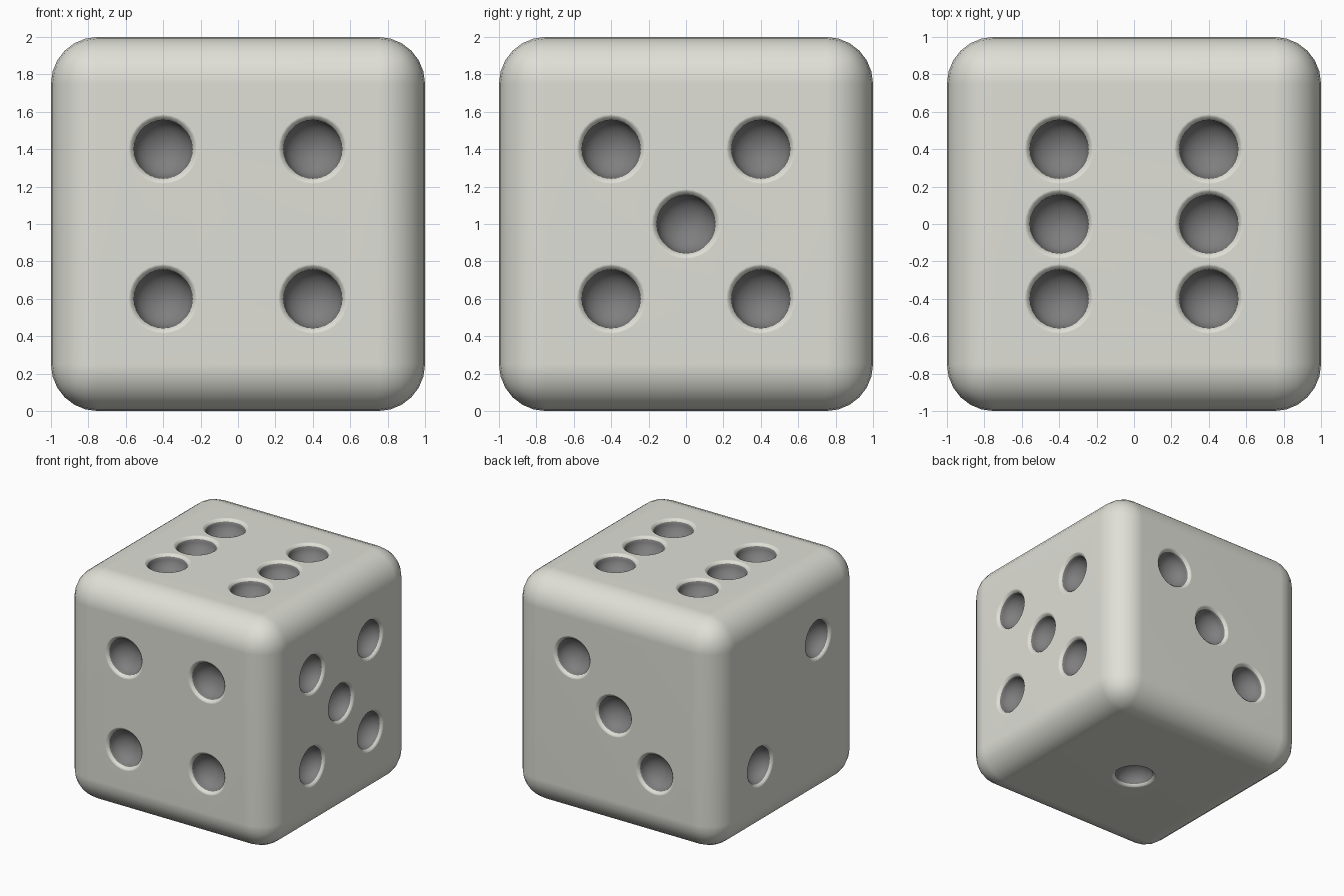
import bpy, bmesh, math
from mathutils import Vector, Matrix

default = bpy.data.objects.get("Cube")
if default:
    bpy.data.objects.remove(default)


def make_material(name, colour):
    mat = bpy.data.materials.new(name)
    mat.use_nodes = True
    mat.diffuse_color = colour
    mat.node_tree.nodes["Principled BSDF"].inputs["Base Color"].default_value = colour
    return mat


MATERIALS = [make_material("ivory", (0.74, 0.74, 0.68, 1)),
             make_material("dark grey", (0.21, 0.21, 0.21, 1))]
CENTRE = Vector((0, 0, 1))
SPACING = 0.4
PIP_RADIUS, RIM_DEPTH, BOWL_DEPTH = 0.157, 0.02, 0.125


def make_object(name, bm):
    mesh = bpy.data.meshes.new(name)
    bm.to_mesh(mesh)
    bm.free()
    for mat in MATERIALS:
        mesh.materials.append(mat)
    obj = bpy.data.objects.new(name, mesh)
    bpy.context.collection.objects.link(obj)
    return obj


# Rounded cube body
bm = bmesh.new()
bmesh.ops.create_cube(bm, size=2, matrix=Matrix.Translation(CENTRE))
bmesh.ops.bevel(bm, geom=bm.edges[:], offset=0.25, segments=6, profile=0.5,
                affect='EDGES')
body = make_object("die_body", bm)

# Pip layouts: face normal, across and up directions, then positions on the face
X, Y, Z = Vector((1, 0, 0)), Vector((0, 1, 0)), Vector((0, 0, 1))
corners = [(a, b) for a in (-1, 1) for b in (-1, 1)]
faces = [
    (Z, X, Y, corners + [(-1, 0), (1, 0)]),
    (-Z, X, Y, [(0, 0)]),
    (-Y, X, Z, corners),
    (Y, X, Z, [(1, 1), (0, 0), (-1, -1)]),
    (X, Y, Z, corners + [(0, 0)]),
    (-X, Y, Z, [(-1, 1), (1, -1)]),
]


# One pip cutter: a bowl with a softly flared rim
def add_pip(bm, matrix):
    profile = [(0, 0.1), (0.2, 0.1), (0.2, 0.005), (0.175, -0.004)]
    steps = 8
    for i in range(steps + 1):
        a = math.pi / 2 * i / steps
        r = PIP_RADIUS * math.cos(a) if i < steps else 0
        profile.append((r, -RIM_DEPTH - BOWL_DEPTH * math.sin(a)))
    verts = [bm.verts.new((r, 0, z)) for r, z in profile]
    edges = [bm.edges.new(pair) for pair in zip(verts, verts[1:])]
    bmesh.ops.spin(bm, geom=verts + edges, cent=(0, 0, 0), axis=(0, 0, 1),
                   angle=math.tau, steps=28)
    bmesh.ops.remove_doubles(bm, verts=bm.verts[:], dist=0.0005)
    bmesh.ops.recalc_face_normals(bm, faces=bm.faces[:])
    for face in bm.faces:
        face.material_index = int(face.calc_center_median().z < -RIM_DEPTH)
    bm.transform(matrix)


# All the pips gathered into one cutter
all_pips = bpy.data.meshes.new("pips")
bm = bmesh.new()
for normal, across, up, layout in faces:
    turn = normal.to_track_quat('Z', 'Y').to_matrix().to_4x4()
    for a, b in layout:
        place = CENTRE + normal + SPACING * (a * across + b * up)
        pip = bmesh.new()
        add_pip(pip, Matrix.Translation(place) @ turn)
        pip.to_mesh(all_pips)
        pip.free()
        bm.from_mesh(all_pips)
cutter = make_object("pip_cutter", bm)
cutter.hide_render = True
bpy.data.meshes.remove(all_pips)

# Cut the pips out of the body
cut = body.modifiers.new("pips", 'BOOLEAN')
cut.operation = 'DIFFERENCE'
cut.solver = 'EXACT'
cut.object = cutter
bpy.ops.object.select_all(action='DESELECT')
body.select_set(True)
bpy.context.view_layer.objects.active = body
bpy.ops.object.modifier_apply(modifier=cut.name)
bpy.data.objects.remove(cutter)

# Smooth shading that keeps the big faces flat
bpy.ops.object.shade_smooth_by_angle(angle=math.radians(60))
weighted = body.modifiers.new("weighted_normals", 'WEIGHTED_NORMAL')
weighted.keep_sharp = True
